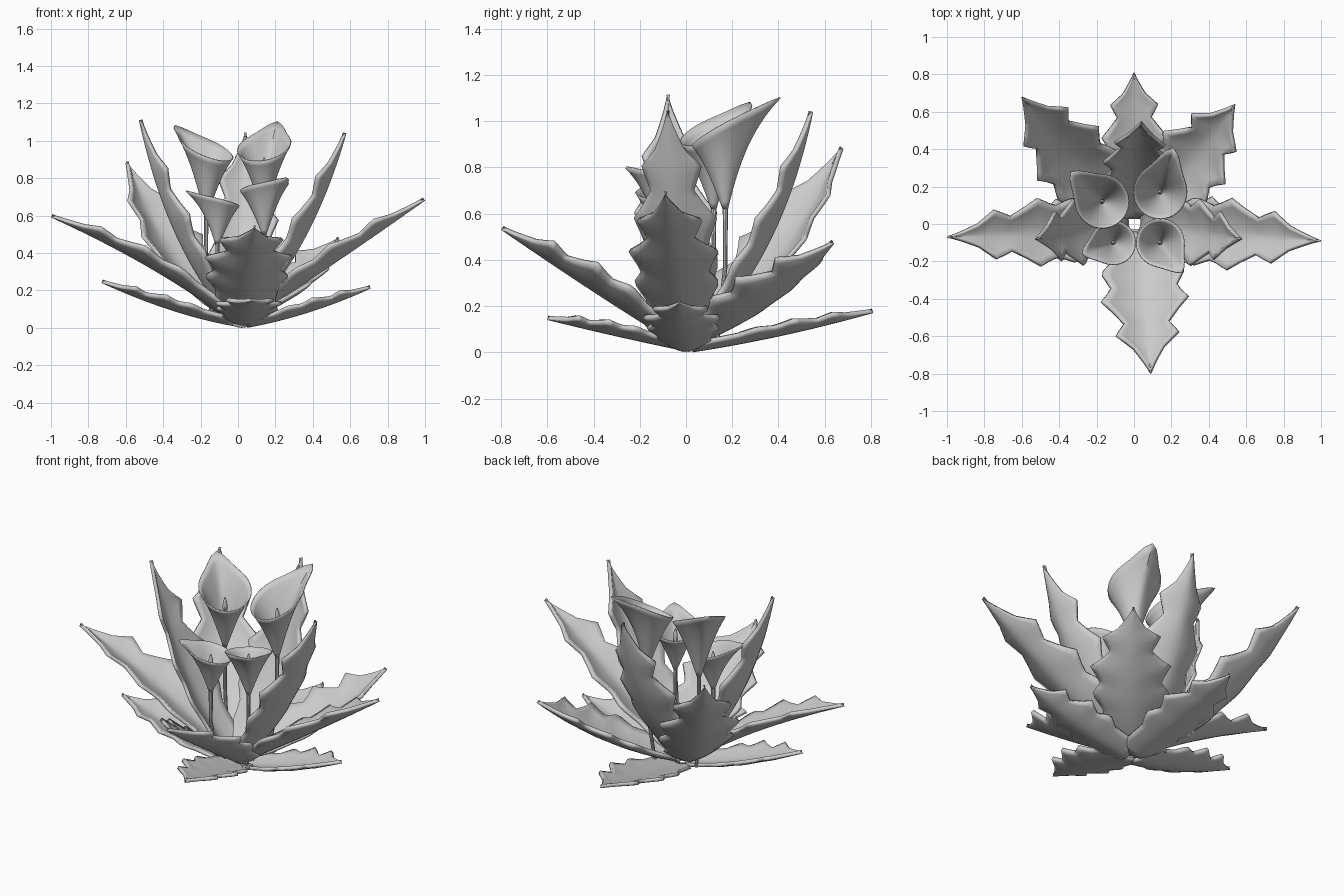
import bpy, math
from mathutils import Vector

if "Cube" in bpy.data.objects:
    bpy.data.objects.remove(bpy.data.objects["Cube"])

# Half-width along a leaf: broad wavy body, two pairs of teeth, pointed tip
PROFILE = [(0, .07), (.1, .14), (.2, .145), (.26, .15), (.34, .19), (.38, .195), (.46, .16), (.5, .175),
           (.57, .21), (.63, .16), (.7, .11), (.75, .135), (.79, .152), (.86, .075),
           (.9, .052), (.95, .025), (1, .003)]


def finish(name, verts, faces, thick):
    me = bpy.data.meshes.new(name)
    me.from_pydata(verts, [], faces)
    ob = bpy.data.objects.new(name, me)
    bpy.context.collection.objects.link(ob)
    bpy.context.view_layer.objects.active = ob
    ob.select_set(True)
    bpy.ops.object.shade_smooth_by_angle(angle=math.radians(35))
    ob.select_set(False)
    if thick:
        mod = ob.modifiers.new("thickness", 'SOLIDIFY')
        mod.thickness = thick
        mod.offset = -1
    return ob


def grid_faces(rows, cols, closed=False):
    n = cols if closed else cols - 1
    return [(r * cols + c, r * cols + (c + 1) % cols,
             (r + 1) * cols + (c + 1) % cols, (r + 1) * cols + c)
            for r in range(rows - 1) for c in range(n)]


def leaf(name, base, ctrl, tip, width=1.0, cup=.4):
    """Cupped toothed leaf along a quadratic curve."""
    p0, p1, p2 = Vector(base), Vector(ctrl), Vector(tip)
    out = Vector((p2.x - p0.x, p2.y - p0.y, 0)).normalized()
    side = Vector((0, 0, 1)).cross(out)
    samples = []
    for (ta, wa), (tb, wb) in zip(PROFILE, PROFILE[1:]):
        samples += [(ta, wa), ((ta + tb) / 2, (wa + wb) / 2)]
    samples.append(PROFILE[-1])
    verts, cols = [], 11
    for t, w in samples:
        w *= width
        p = p0 * (1 - t) ** 2 + p1 * 2 * t * (1 - t) + p2 * t * t
        tangent = ((p1 - p0) * (1 - t) + (p2 - p1) * t).normalized()
        up = tangent.cross(side).normalized()
        for c in range(cols):
            u = 2 * c / (cols - 1) - 1
            verts.append(p + side * (u * w) + up * (cup * w * abs(u) ** 1.6))
    return finish(name, verts, grid_faces(len(samples), cols), .02)


def tube(name, path, sides=10):
    """Vertical round rod given as (x, y, z, radius) stations."""
    verts = [(x + r * math.cos(2 * math.pi * i / sides),
              y + r * math.sin(2 * math.pi * i / sides), z)
             for x, y, z, r in path for i in range(sides)]
    n = len(verts)
    faces = grid_faces(len(path), sides, True)
    faces += [tuple(reversed(range(sides))), tuple(range(n - sides, n))]
    return finish(name, verts, faces, 0)


def flower(name, apex, tip, radius, low):
    """Funnel flower with a slanted rim drawn out to a point, spadix and stem."""
    a, d = Vector(apex), Vector(tip) - Vector(apex)
    reach, high = math.hypot(d.x, d.y), d.z
    fwd = Vector((d.x, d.y, 0)).normalized()
    side = Vector((0, 0, 1)).cross(fwd)
    rows, cols = 12, 40
    verts = []
    for r in range(rows):
        s = r / (rows - 1)
        for c in range(cols):
            ph = 2 * math.pi * c / cols
            near = min(ph, 2 * math.pi - ph)
            peak = math.exp(-(near / .36) ** 1.5)
            rim = radius + (reach - radius) * peak * s
            rad = .012 + (rim - .012) * (.8 * s + .2 * s ** 4)
            top = low + (high - low) * (.75 * (1 + math.cos(ph)) / 2 + .25 * peak)
            verts.append(a + fwd * (rad * math.cos(ph)) + side * (rad * math.sin(ph))
                         + Vector((0, 0, top * s)))
    finish(name + "_petal", verts, grid_faces(rows, cols, True), .006)
    x, y, z = apex
    tube(name + "_stem", [(x * .8, y * .8, .06, .01), (x, y, z * .6, .01), (x, y, z + .03, .012)])
    k = z + low
    tube(name + "_spadix", [(x, y, z, .006), (x, y, k - .08, .007), (x, y, k - .05, .013),
                            (x, y, k - .01, .012), (x, y, k + .02, .003)])


# Low outer leaves
leaf("low_leaf_left", (-.03, 0, .01), (-.36, -.03, .07), (-.73, -.06, .24), .8, .3)
leaf("low_leaf_right", (.05, 0, 0), (.38, -.02, .06), (.71, -.03, .21), .8, .3)
leaf("low_leaf_front", (.03, -.03, .01), (.06, -.32, .07), (.07, -.6, .14), .85, .25)
leaf("low_leaf_back", (.02, .03, 0), (0, .42, .06), (0, .81, .17), .85, .25)

# Middle spreading leaves
leaf("wide_leaf_left", (-.05, -.02, .04), (-.43, -.04, .33), (-1, -.07, .59), .88)
leaf("wide_leaf_right", (.05, -.02, .04), (.45, -.05, .29), (1, -.09, .68), .93)
leaf("wide_leaf_front", (.04, -.05, .04), (.05, -.38, .24), (.09, -.8, .53), 1.13)
leaf("wide_leaf_back_right", (.05, .06, .04), (.34, .35, .16), (.54, .64, .47), 1.05)

# Tall inner leaves
leaf("tall_leaf_left", (-.05, 0, .05), (-.38, -.06, .42), (-.53, -.08, 1.11), .87)
leaf("tall_leaf_right", (.05, 0, .05), (.4, -.06, .41), (.58, -.08, 1.04), .87)
leaf("tall_leaf_back", (.01, .05, .05), (.03, .42, .4), (.04, .55, 1.04), .92)
leaf("tall_leaf_back_left", (-.05, .05, .05), (-.39, .4, .27), (-.6, .68, .88), 1.05)

# Flowers
flower("flower_back_left", (-.17, .12, .62), (-.34, .28, 1.08), .145, .27)
flower("flower_back_right", (.14, .17, .62), (.21, .41, 1.1), .145, .27)
flower("flower_front_left", (-.11, -.1, .45), (-.28, -.16, .73), .12, .2)
flower("flower_front_right", (.14, -.1, .5), (.26, -.26, .8), .13, .22)
